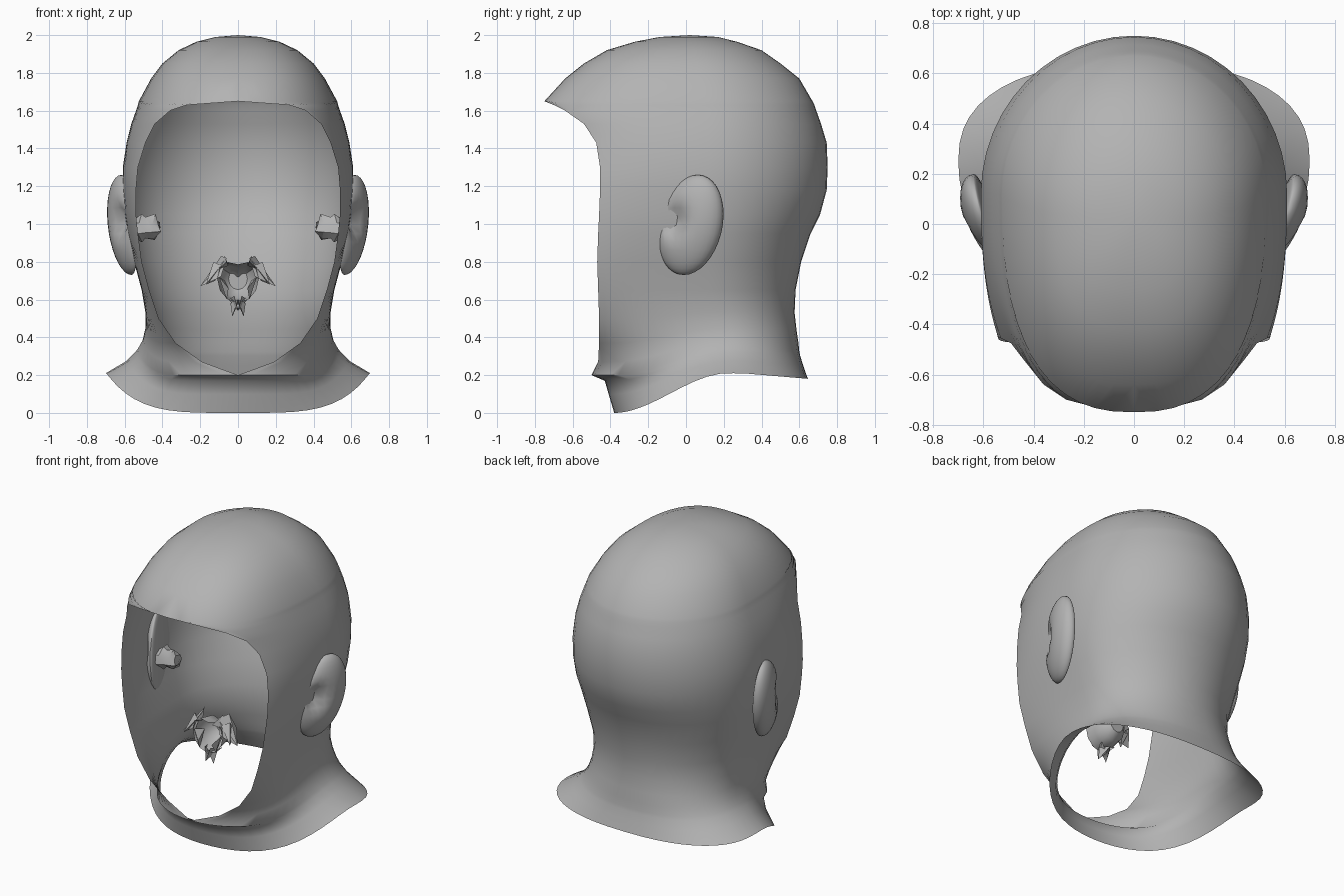
import bpy, bmesh, math, random
from mathutils import Vector

cube = bpy.data.objects.get("Cube")
if cube:
    bpy.data.objects.remove(cube, do_unlink=True)

GREY = (0.45, 0.45, 0.45, 1)
skin = bpy.data.materials.new("neutral grey")
skin.use_nodes = True
skin.diffuse_color = GREY
skin.node_tree.nodes["Principled BSDF"].inputs["Base Color"].default_value = GREY


def clamp(v):
    return max(0.0, min(1.0, v))


def finish(bm, name, mirror=False, angle=50):
    """Turn a bmesh into a shaded, optionally mirrored object."""
    mesh = bpy.data.meshes.new(name)
    bm.to_mesh(mesh)
    bm.free()
    mesh.materials.append(skin)
    obj = bpy.data.objects.new(name, mesh)
    bpy.context.collection.objects.link(obj)
    if mirror:
        mod = obj.modifiers.new("mirror", "MIRROR")
        mod.merge_threshold = 0.002
    bpy.ops.object.select_all(action="DESELECT")
    obj.select_set(True)
    bpy.context.view_layer.objects.active = obj
    bpy.ops.object.shade_smooth_by_angle(angle=math.radians(angle))
    return obj


# Head shell rings: height, half width, face edge x, face edge y, back y
RINGS = [
    (1.99, .12, 0, -.14, .17), (1.965, .22, 0, -.27, .27),
    (1.92, .315, 0, -.42, .4), (1.85, .4, 0, -.54, .5),
    (1.77, .46, 0, -.64, .6), (1.65, .525, 0, -.75, .67),
    (1.63, .53, .27, -.7, .68), (1.6, .54, .36, -.64, .69),
    (1.53, .565, .44, -.54, .715), (1.43, .59, .49, -.475, .745),
    (1.3, .61, .53, -.455, .75), (1.18, .61, .54, -.455, .745),
    (1.05, .6, .54, -.46, .71), (.95, .585, .53, -.465, .66),
    (.8, .55, .51, -.47, .61), (.65, .51, .47, -.465, .58),
    (.5, .49, .42, -.46, .575), (.37, .49, .33, -.46, .585),
    (.27, .505, .19, -.465, .595), (.2, .53, 0, -.5, .6),
    (.17, .545, 0, -.43, .605), (.1, .59, 0, -.41, .62),
    (0, .7, 0, -.38, .645),
]
FRONT, BACK = 14, 12


def neck_lift(y):
    """Height of the neckline above its front point."""
    t = clamp((y + .38) / .6)
    return .21 * t * t * (3 - 2 * t) - .03 * clamp((y - .3) / .35)


def half_ring(z, a, xe, ye, yb):
    low = clamp(1 - z / .6)
    yc = .12 + .13 * low - .1 * clamp((z - 1.6) / .4)
    nf, nb = 2.5 - .5 * low, 2 + .4 * low
    b = (yc - ye) / (1 - (xe / a) ** nf) ** (1 / nf)
    end = math.acos((xe / a) ** (nf / 2))
    pts = []
    for i in range(FRONT, 0, -1):
        t = end * i / FRONT
        pts.append((a * clamp(math.cos(t)) ** (2 / nf), yc - b * math.sin(t) ** (2 / nf)))
    for i in range(BACK + 1):
        t = math.pi / 2 * i / BACK
        pts.append((a * clamp(math.cos(t)) ** (2 / nb), yc + (yb - yc) * math.sin(t) ** (2 / nb)))
    return [Vector((0 if x < .001 else x, y, z + low * neck_lift(y))) for x, y in pts]


bm = bmesh.new()
rows = [[bm.verts.new(p) for p in half_ring(*r)] for r in RINGS]
pole = bm.verts.new((0, .02, 2))
for p, q in zip(rows[0], rows[0][1:]):
    bm.faces.new((pole, p, q))
for upper, lower in zip(rows, rows[1:]):
    for i in range(len(upper) - 1):
        bm.faces.new((upper[i], lower[i], lower[i + 1], upper[i + 1]))
finish(bm, "head_shell", mirror=True, angle=60)

# Ears: flattened lobes leaning outward at the rear, with a dented bowl
bm = bmesh.new()
bmesh.ops.create_uvsphere(bm, u_segments=28, v_segments=18, radius=1)
for v in bm.verts:
    x, y, z = v.co.x * .09, v.co.y * .17, v.co.z * .265
    if x > 0:
        x -= .075 * math.exp(-((y + .09) / .05) ** 2 - ((z - .02) / .07) ** 2)
    else:
        x *= .3
    v.co = (.59 + x + .25 * y + .1 * z, .025 + y + .14 * z, .995 + z)
finish(bm, "ears", mirror=True)

# Ear canals: crumpled tapering tubes inside the shell
random.seed(4)
bm = bmesh.new()
loops = []
for x, r in ((.56, .06), (.52, .07), (.48, .05), (.45, .07), (.42, .04)):
    loop = []
    for i in range(7):
        t = math.tau * i / 7
        k = r * random.uniform(.6, 1.2)
        loop.append(bm.verts.new((x + random.uniform(-.015, .015),
                                  -.04 + k * math.cos(t), .98 + k * math.sin(t))))
    loops.append(loop)
for p, q in zip(loops, loops[1:]):
    for i in range(7):
        j = (i + 1) % 7
        bm.faces.new((p[i], p[j], q[j], q[i]))
bm.faces.new(loops[-1])
finish(bm, "ear_canals", mirror=True, angle=30)

# Mouth cavity: a small cup open to the front
bm = bmesh.new()
loops = []
for y, r in ((-.32, .11), (-.26, .1), (-.2, .09), (-.16, .05)):
    loop = []
    for i in range(12):
        t = math.tau * i / 12
        dip = .05 * max(0, math.sin(t)) ** 6
        loop.append(bm.verts.new((r * math.cos(t), y, .71 + r * 1.15 * math.sin(t) - dip)))
    loops.append(loop)
for p, q in zip(loops, loops[1:]):
    for i in range(12):
        j = (i + 1) % 12
        bm.faces.new((p[i], p[j], q[j], q[i]))
bm.faces.new(loops[-1])
finish(bm, "mouth_cavity", angle=40)

# Crumpled folds around the cavity: side wings and a lower spike
bm = bmesh.new()


def fold(outline, tip):
    base = [bm.verts.new(p) for p in outline]
    top = bm.verts.new(tip)
    for p, q in zip(base, base[1:] + base[:1]):
        bm.faces.new((p, q, top))


fold([(.06, -.3, .82), (.09, -.22, .83), (.13, -.2, .74), (.09, -.32, .72)], (.2, -.29, .67))
fold([(.09, -.3, .78), (.13, -.27, .8), (.12, -.2, .7)], (.17, -.33, .68))
fold([(.05, -.3, .78), (.07, -.26, .83), (.1, -.3, .76)], (.06, -.36, .8))
fold([(.1, -.32, .72), (.07, -.25, .7), (.06, -.32, .6)], (.05, -.35, .66))
fold([(0, -.32, .6), (.04, -.28, .58), (0, -.22, .58)], (.03, -.3, .51))
fold([(.02, -.32, .62), (.05, -.24, .6), (.0, -.26, .55)], (.0, -.34, .54))
finish(bm, "mouth_folds", mirror=True, angle=20)
